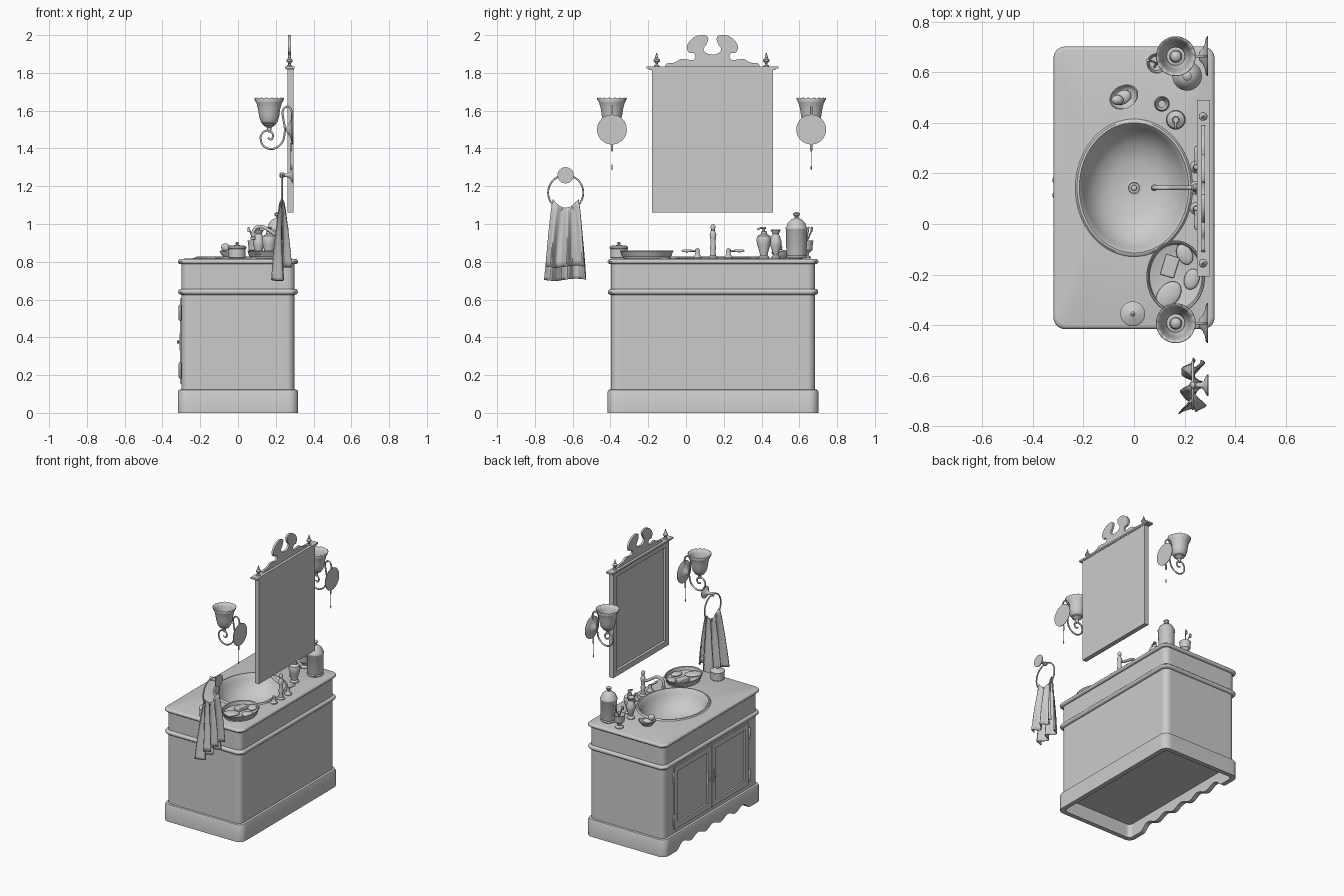
import bpy, bmesh
from math import sin, cos, pi, atan2, radians
from mathutils import Vector

CY = 0.143   # centre line of vanity along y
TOP = 0.818  # counter height


def mesh(name, verts, faces):
    me = bpy.data.meshes.new(name)
    me.from_pydata([tuple(v) for v in verts], [], faces)
    bm = bmesh.new()
    bm.from_mesh(me)
    bmesh.ops.recalc_face_normals(bm, faces=bm.faces)
    bm.to_mesh(me)
    bm.free()
    ob = bpy.data.objects.new(name, me)
    bpy.context.collection.objects.link(ob)
    return ob


def loft(name, rings, cap0=True, cap1=True):
    n = len(rings[0])
    faces = [(k*n+i, k*n+(i+1) % n, (k+1)*n+(i+1) % n, (k+1)*n+i)
             for k in range(len(rings)-1) for i in range(n)]
    if cap0:
        faces.append(tuple(range(n)))
    if cap1:
        faces.append(tuple(range((len(rings)-1)*n, len(rings)*n)))
    return mesh(name, [v for r in rings for v in r], faces)


def lathe(name, prof, loc, rot=(0, 0, 0), n=32, scale=(1, 1, 1), caps=True, wave=None):
    rings = [[(r*cos(2*pi*i/n), r*sin(2*pi*i/n), z + (wave(2*pi*i/n, k/(len(prof)-1)) if wave else 0))
              for i in range(n)] for k, (r, z) in enumerate(prof)]
    ob = loft(name, rings, caps, caps)
    ob.location, ob.rotation_euler, ob.scale = loc, rot, scale
    return ob


def smooth(pts, n=6):
    p = [Vector(q) for q in pts]
    p = [2*p[0]-p[1]] + p + [2*p[-1]-p[-2]]
    out = []
    for i in range(1, len(p)-2):
        a, b, c, d = p[i-1:i+3]
        for k in range(n):
            t = k/n
            out.append(0.5*(2*b+(c-a)*t+(2*a-5*b+4*c-d)*t*t+(3*b-a-3*c+d)*t**3))
    return out + [p[-2]]


def tube(name, pts, r, n=6):
    cu = bpy.data.curves.new(name, 'CURVE')
    cu.dimensions, cu.bevel_depth, cu.bevel_resolution, cu.use_fill_caps = '3D', r, 3, True
    q = smooth(pts, n)
    sp = cu.splines.new('POLY')
    sp.points.add(len(q)-1)
    for s, v in zip(sp.points, q):
        s.co = (*v, 1)
    ob = bpy.data.objects.new(name, cu)
    bpy.context.collection.objects.link(ob)
    return ob


def slab(name, x, y, z, inset=0, depth=0, slope=0.008):
    """Box with an optional recessed panel on its -x side."""
    bm = bmesh.new()
    bmesh.ops.create_cube(bm, size=1)
    for v in bm.verts:
        v.co = [a[0] if c < 0 else a[1] for a, c in zip((x, y, z), v.co)]
    bm.normal_update()
    if inset:
        f = min(bm.faces, key=lambda f: f.calc_center_median().x)
        bmesh.ops.inset_region(bm, faces=[f], thickness=inset)
        bmesh.ops.inset_region(bm, faces=[f], thickness=slope, depth=-depth)
    me = bpy.data.meshes.new(name)
    bm.to_mesh(me)
    bm.free()
    ob = bpy.data.objects.new(name, me)
    bpy.context.collection.objects.link(ob)
    return ob


def rrect(hx, hy, r, z):
    """Rounded rectangle ring around the vanity centre."""
    out = []
    for sx, sy, a, n in ((1, 1, 0, 24), (-1, 1, 90, 60), (-1, -1, 180, 24), (1, -1, 270, 60)):
        for k in range(9):
            t = radians(a + k*90/8)
            out.append(Vector((sx*(hx-r)+r*cos(t), CY+sy*(hy-r)+r*sin(t), z)))
        t = radians(a+90)
        nx, ny = {0: (-1, 1), 90: (-1, -1), 180: (1, -1), 270: (1, 1)}[a]
        end = Vector((nx*(hx-r)+r*cos(t), CY+ny*(hy-r)+r*sin(t), z))
        p = out[-1]
        out += [p.lerp(end, k/n) for k in range(1, n)]
    return out


def oval(a, b, z):
    return [Vector((a*cos(t), CY+b*sin(t), z)) for t in
            (atan2((p.y-CY)/0.558, p.x/0.318) for p in rrect(0.318, 0.558, 0.045, 0))]


# plinth with shaped front apron
def apron(ring):
    for p in ring:
        t = abs(p.y-CY)
        if p.x < -0.25 and t < 0.42:
            rise = min(1, (0.42-t)/0.07)
            p.z = 0.045*rise*rise*(3-2*rise) + (0.014*cos(2*pi*t/0.17)-0.014 if t < 0.34 else 0)
    return ring


loft("plinth", [rrect(.285, .525, .03, .10), apron(rrect(.285, .525, .03, 0)), apron(rrect(.318, .558, .05, 0)),
                rrect(.318, .558, .05, .112), rrect(.313, .553, .047, .122), rrect(.297, .538, .04, .125)])
# cabinet body and waist moulding
loft("cabinet_body", [rrect(.298, .54, .04, .122), rrect(.298, .54, .04, .64)])


def roll(z0, z1, hx, hy):
    r, zc = (z1-z0)/2, (z0+z1)/2
    return [rrect(hx-r+r*cos(t), hy-r+r*cos(t), .045, zc+r*sin(t)) for t in [radians(a) for a in range(-90, 91, 30)]]


loft("waist_moulding", [rrect(.29, .53, .04, .625)] + roll(.625, .657, .317, .557) + [rrect(.29, .53, .04, .657)], False, False)
# countertop with upper band and sunken basin in one surface
loft("counter_and_basin", [rrect(.3, .54, .04, .65), rrect(.3, .54, .04, .787)] + roll(.787, .815, .318, .558) +
     [oval(.232, .272, .819), oval(.225, .265, .826), oval(.216, .257, .827), oval(.208, .249, .818), oval(.198, .238, .795),
      oval(.178, .214, .755), oval(.14, .168, .715), oval(.09, .108, .692), oval(.035, .037, .684)], False, True)
lathe("drain", [(.029, 0), (.029, .004), (.022, .006), (.02, .002), (.012, .002), (.010, .008), (.003, .009)], (0, CY, .684))

# doors with panels, hinges and handles
for s in (-1, 1):
    y = sorted((CY+s*.003, CY+s*.425))
    slab("door", (-.306, -.29), y, (.155, .605), .055, .01)
    for z in (.225, .53):
        lathe("hinge", [(.003, -.043), (.007, -.037), (.007, .037), (.003, .043)], (-.307, CY+s*.432, z), n=12)
    slab("handle_plate", (-.309, -.304), (CY+s*.03-.009, CY+s*.03+.009), (.33, .42))
    lathe("door_knob", [(.004, 0), (.004, .006), (.01, .01), (.01, .014), (.004, .018)], (-.305, CY+s*.03, .375), (0, -pi/2, 0), 16)

# mirror with cornice, finials and scrolled pediment
slab("mirror", (.262, .295), (-.18, .46), (1.06, 1.82), .055, .012)
slab("mirror_cornice_lower", (.256, .297), (-.195, .475), (1.815, 1.822))
slab("mirror_cornice", (.248, .30), (-.208, .49), (1.822, 1.834))
for y in (-.155, .425):
    lathe("finial", [(.014, 0), (.014, .006), (.007, .011), (.006, .018), (.017, .03), (.016, .038), (.007, .046),
                     (.009, .05), (.005, .062), (.002, .074)], (.273, y, 1.832), n=20)
half = smooth([(.25, 1.838), (.24, 1.85), (.2, 1.855), (.17, 1.872), (.14, 1.872), (.105, 1.868), (.09, 1.885),
               (.1, 1.905), (.125, 1.908), (.135, 1.94), (.115, 1.975), (.08, 1.997), (.035, 1.998), (.022, 1.98),
               (.032, 1.95), (.046, 1.93), (.04, 1.912), (.02, 1.9), (0, 1.897)], 5)
half = [Vector((.25, 1.832))] + half
outline = [(CY-.003-d, z) for d, z in half] + [(CY-.003+d, z) for d, z in half[-2::-1]]
loft("mirror_pediment", [[(x, y, z) for y, z in outline] for x in (.266, .281)])

# wall sconces
for y in (-.392, .663):
    lathe("sconce_plate", [(.079, 0), (.079, .004), (.072, .009), (.05, .013), (.03, .022), (.018, .034), (.005, .038)],
          (.293, y, 1.5), (0, -pi/2, 0))
    tube("sconce_arm", [(x, y, z) for x, z in [(.268, 1.5), (.283, 1.545), (.286, 1.59), (.272, 1.618), (.25, 1.618),
         (.236, 1.595), (.24, 1.555), (.248, 1.5), (.238, 1.44), (.205, 1.405), (.165, 1.398), (.13, 1.42), (.12, 1.46),
         (.138, 1.49), (.17, 1.492), (.186, 1.47), (.176, 1.448), (.158, 1.455)]], .0055)
    lathe("sconce_cup", [(.006, 1.485), (.012, 1.5), (.012, 1.51), (.034, 1.525), (.036, 1.535), (.02, 1.54)], (.165, y, 0))
    sh = lathe("sconce_shade", [(.032, 1.53), (.043, 1.545), (.051, 1.575), (.056, 1.61), (.064, 1.64), (.076, 1.663)],
               (.165, y, 0), n=96, caps=False, wave=lambda a, k: .006*abs(sin(8*a))*max(0, k-.6)/.4)
    sh.modifiers.new("thickness", 'SOLIDIFY').thickness = .003
    lathe("bulb", [(.012, 1.53), (.014, 1.56), (.024, 1.585), (.026, 1.6), (.02, 1.618), (.006, 1.627)], (.165, y, 0), n=20)
    lathe("pull_chain_mount", [(.003, 1.385), (.006, 1.39), (.006, 1.42), (.003, 1.43)], (.28, y, 0), n=12)
    tube("pull_chain", [(.28, y, 1.39), (.28, y, 1.31)], .001, 1)
    lathe("pull_drop", [(.002, 1.285), (.004, 1.292), (.002, 1.315)], (.28, y, 0), n=10)

# towel ring
TY = -.637
lathe("towel_ring_plate", [(.043, 0), (.043, .005), (.034, .012), (.02, .018), (.011, .03), (.009, .05), (.014, .056),
                           (.014, .07), (.005, .076)], (.295, TY, 1.258), (0, -pi/2, 0))
tube("towel_ring", [(.232, TY+.093*sin(2*pi*i/24), 1.166+.093*cos(2*pi*i/24)) for i in range(25)], .005, 3)
# folded towel draped over the ring
path = smooth([(.205, .705), (.208, .80), (.213, .92), (.22, 1.03), (.225, 1.075), (.232, 1.086), (.24, 1.075),
               (.246, 1.03), (.254, .92), (.258, .775)], 5)
U, verts = 48, []
for j, (x, z) in enumerate(path):
    d = max(0, min(1, (1.085-z)/.38))
    side = -1 if j < len(path)/2 else 1
    for i in range(U+1):
        u = 2*i/U-1
        f = (.006+.02*d)*sin(u*8+side*.5+d)*(1 if d > .02 else .5)
        lift = .045*u*u*(1-d)**3
        verts.append((x+f+.008*d*sin(15*u), TY-.004*d+u*(.066+.043*d**.6), z+lift+.006*sin(3*u)*d))
tw = mesh("towel", verts, [(j*(U+1)+i, j*(U+1)+i+1, (j+1)*(U+1)+i+1, (j+1)*(U+1)+i)
                           for j in range(len(path)-1) for i in range(U)])
tw.modifiers.new("thickness", 'SOLIDIFY').thickness = .005

# faucet and levers
FX = .245
lathe("faucet_column", [(.026, 0), (.026, .006), (.016, .014), (.013, .04), (.017, .06), (.013, .075), (.015, .11), (.018, .125),
                        (.013, .14), (.008, .148), (.013, .16), (.013, .17), (.004, .182)], (FX, CY, TOP), n=24)
tube("faucet_spout", [(FX, CY, .935), (.215, CY, .935), (.175, CY, .96), (.13, CY, .985), (.095, CY, .98),
                      (.08, CY, .955), (.08, CY, .925)], .0095)
lathe("spout_tip", [(.009, 0), (.013, .003), (.013, .014), (.009, .018)], (.08, CY, .916), n=20)
for s in (-1, 1):
    lathe("tap_base", [(.024, 0), (.024, .005), (.016, .014), (.01, .03), (.012, .038), (.009, .05), (.003, .053)],
          (FX, CY+s*.082, TOP), n=24)
    lathe("tap_lever", [(.003, 0), (.006, .01), (.005, .03), (.008, .06), (.007, .08), (.002, .088)],
          (FX, CY+s*.078, .858), (-s*pi/2, 0, 0), 16)

# oval tray with soaps
tray = (.165, -.208, TOP)
lathe("tray", [(.125, 0), (.125, .008), (.132, .014), (.138, .034), (.143, .038), (.14, .042), (.134, .038), (.128, .016), (.12, .012)],
      tray, n=64, scale=(.81, 1, 1))
ball = [(sin(pi*(k+.3)/10.6), -cos(pi*(k+.3)/10.6)) for k in range(11)]
for x, y, a, b, turn in ((.2, -.12, .03, .043, .5), (.137, -.28, .042, .06, -.7), (.228, -.218, .03, .042, -.3)):
    lathe("oval_soap", ball, (x, y, .842), (0, 0, turn), 24, (a, b, .013))
bar = slab("bar_soap", (-.028, .028), (-.042, .042), (-.012, .012))
bar.location, bar.rotation_euler = (.142, -.167, .842), (0, 0, -.3)
bv = bar.modifiers.new("rounding", 'BEVEL')
bv.width, bv.segments = .005, 3

# counter accessories
lathe("lidded_jar", [(.042, 0), (.046, .004), (.046, .05), (.049, .052), (.049, .06), (.04, .067), (.012, .07), (.006, .074),
                     (.01, .082), (.004, .088)], (-.005, -.355, TOP))
lathe("large_canister", [(.052, 0), (.055, .006), (.05, .014), (.054, .024), (.055, .15), (.058, .154), (.058, .162), (.052, .17),
                         (.045, .19), (.025, .208), (.01, .213), (.009, .22), (.018, .23), (.018, .237), (.006, .246)], (.21, .585, TOP))
lathe("soap_pump", [(.03, 0), (.03, .006), (.02, .016), (.022, .03), (.036, .075), (.039, .1), (.034, .118), (.016, .13),
                    (.016, .142), (.006, .145), (.006, .155), (.012, .157), (.011, .166)], (.165, .412, TOP))
tube("pump_nozzle", [(.165, .415, .978), (.165, .395, .979), (.165, .378, .97)], .005)
lathe("tall_vase", [(.025, 0), (.025, .006), (.012, .018), (.016, .03), (.03, .07), (.031, .09), (.022, .118), (.016, .13),
                    (.027, .15), (.025, .152), (.013, .132), (.013, .1)], (.11, .475, TOP))
lathe("brush_cup", [(.028, 0), (.028, .006), (.014, .016), (.016, .026), (.034, .045), (.037, .085), (.04, .095), (.037, .095),
                    (.033, .08), (.028, .045)], (.09, .635, TOP))
for dx, dy in ((.02, .03), (-.028, .012)):
    x, y = .09+dx, .635+dy
    tube("toothbrush", [(.09-dx*.5, .635-dy*.5, .865), (x, y, .965), (x+dx*.15, y+dy*.15, .985)], .004)
    slab("bristles", (x-.012, x), (y-.005, y+.005), (.957, .982))
# pinched soap dish with a rounded ornament
lathe("soap_dish", [(.03, 0), (.034, .004), (.05, .02), (.057, .034), (.053, .034), (.045, .02), (.03, .01)], (-.04, .502, TOP),
      (0, 0, .5), 40, (1.05, .8, 1), wave=lambda a, k: .008*cos(2*a)*min(1, k*1.5))
lathe("dish_soap", ball, (-.045, .5, .85), (0, 0, .5), 24, (.036, .027, .016))
lathe("dish_ornament", ball, (-.065, .49, .875), (0, .5, 0), 20, (.025, .02, .022))

# convert tubes and shade smooth, keeping sharp edges
bpy.ops.object.select_all(action='DESELECT')
curves = [o for o in bpy.data.objects if o.type == 'CURVE']
for o in curves:
    o.select_set(True)
bpy.context.view_layer.objects.active = curves[0]
bpy.ops.object.convert(target='MESH')
bpy.ops.object.select_all(action='SELECT')
bpy.ops.object.shade_smooth_by_angle(angle=radians(38))
